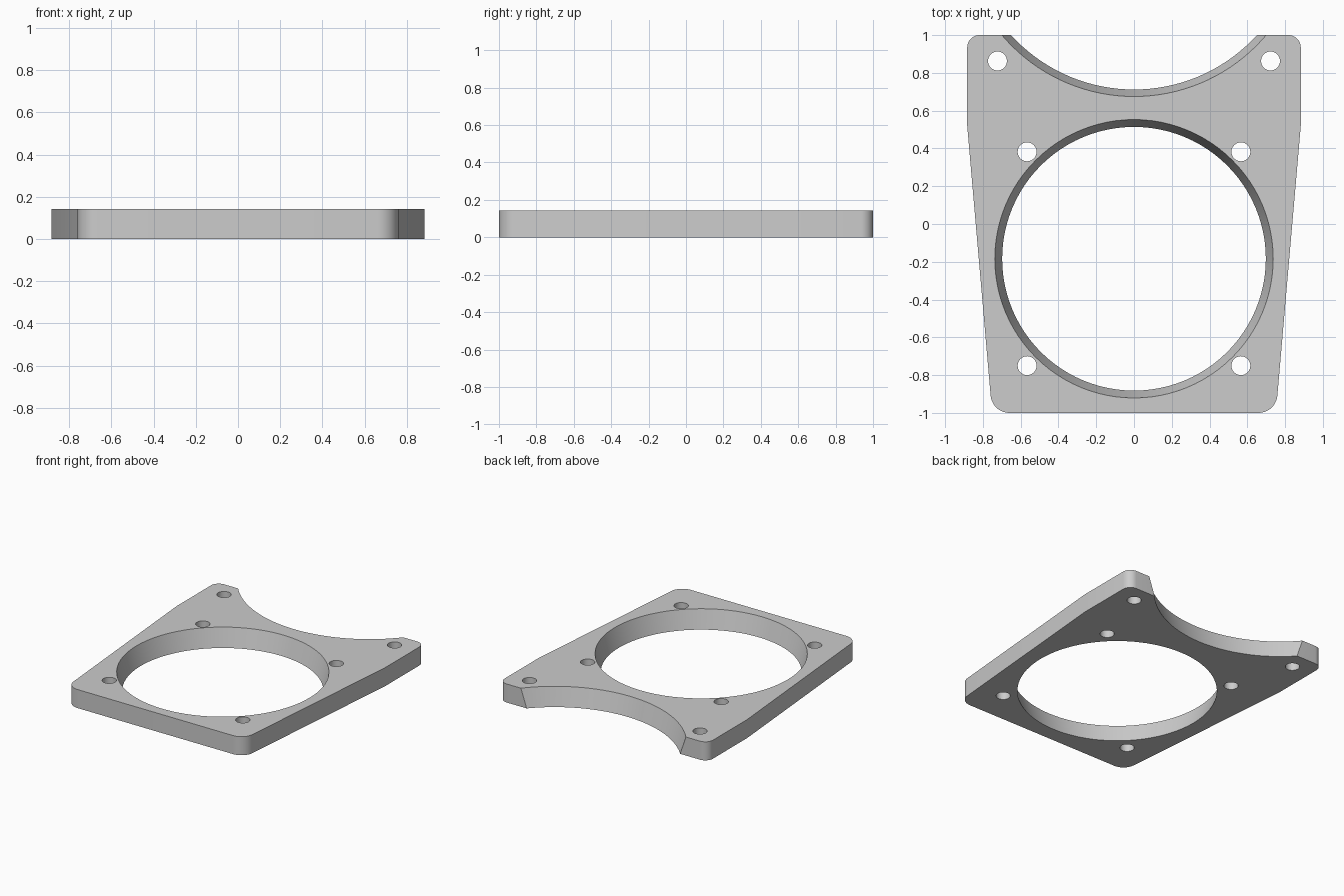
import bpy, bmesh, math
from mathutils import Vector

THICK = 0.142

old = bpy.data.objects.get("Cube")
if old:
    bpy.data.objects.remove(old, do_unlink=True)

grey = bpy.data.materials.new("plain grey")
grey.use_nodes = True
colour = (0.605, 0.605, 0.605, 1)
grey.diffuse_color = colour
grey.node_tree.nodes["Principled BSDF"].inputs["Base Color"].default_value = colour


def make_object(name, bm):
    bmesh.ops.recalc_face_normals(bm, faces=bm.faces)
    mesh = bpy.data.meshes.new(name)
    bm.to_mesh(mesh)
    bm.free()
    mesh.materials.append(grey)
    obj = bpy.data.objects.new(name, mesh)
    bpy.context.collection.objects.link(obj)
    return obj


def fillet(before, corner, after, radius, steps=10):
    """Points of a round that replaces a sharp corner."""
    p = Vector(corner)
    a = (Vector(before) - p).normalized()
    b = (Vector(after) - p).normalized()
    half = a.angle(b) / 2
    centre = p + (a + b).normalized() * radius / math.sin(half)
    start = (p + a * radius / math.tan(half) - centre).normalized()
    end = (p + b * radius / math.tan(half) - centre).normalized()
    return [centre + start.slerp(end, i / steps).normalized() * radius
            for i in range(steps + 1)]


def cone_cutter(name, x, y, r_bottom, r_top, sides):
    """Round cutter with the given radii at the plate's lower and upper face."""
    flare = r_top - r_bottom
    bm = bmesh.new()
    bmesh.ops.create_cone(bm, cap_ends=True, segments=sides,
                          radius1=r_bottom - flare, radius2=r_top + flare,
                          depth=THICK * 3)
    bmesh.ops.translate(bm, verts=bm.verts, vec=(x, y, THICK / 2))
    obj = make_object(name, bm)
    obj.hide_render = True
    return obj


# Plate outline: right half with rounded corners, then mirrored
back, waist, front = (0.883, 1.0), (0.883, 0.52), (0.751, -1.0)
half = fillet((0, 1), back, waist, 0.065)
half.append(Vector(waist))
half += fillet(waist, front, (0, -1), 0.1)
outline = half + [Vector((-p.x, p.y)) for p in reversed(half)]

bm = bmesh.new()
face = bm.faces.new([bm.verts.new((p.x, p.y, 0)) for p in outline])
ext = bmesh.ops.extrude_face_region(bm, geom=[face])
bmesh.ops.translate(bm, vec=(0, 0, THICK),
                    verts=[v for v in ext["geom"] if isinstance(v, bmesh.types.BMVert)])
plate = make_object("mounting_plate", bm)

# Large tapered opening, tapered back arc and screw holes
cutters = [cone_cutter("main_opening_cutter", 0, -0.184, 0.698, 0.737, 96),
           cone_cutter("back_arc_cutter", 0, 1.591, 0.879, 0.916, 128)]
for x, y in ((0.566, 0.382), (0.566, -0.75), (0.723, 0.863)):
    for side in (-1, 1):
        cutters.append(cone_cutter("screw_hole_cutter", side * x, y, 0.05, 0.05, 32))

bpy.context.view_layer.objects.active = plate
plate.select_set(True)
for cutter in cutters:
    cut = plate.modifiers.new("cut", "BOOLEAN")
    cut.operation = "DIFFERENCE"
    cut.solver = "EXACT"
    cut.object = cutter
    bpy.ops.object.modifier_apply(modifier=cut.name)
    bpy.data.objects.remove(cutter, do_unlink=True)

bpy.ops.object.shade_smooth_by_angle(angle=math.radians(30))
